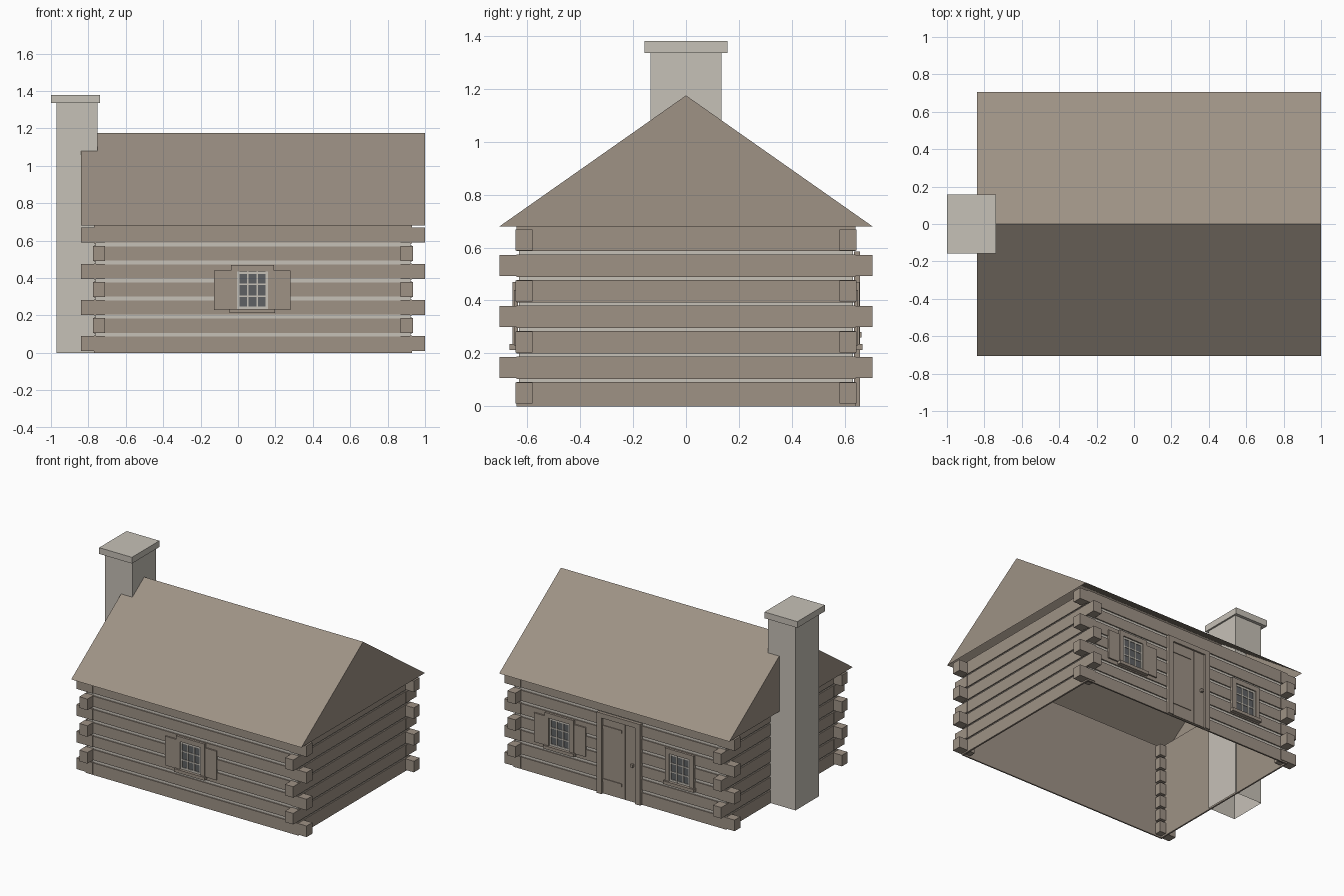
import bpy, bmesh

old = bpy.data.objects.get("Cube")
if old:
    bpy.data.objects.remove(old, do_unlink=True)


def material(name, rgb):
    m = bpy.data.materials.new(name)
    m.use_nodes = True
    m.diffuse_color = (*rgb, 1)
    m.node_tree.nodes["Principled BSDF"].inputs["Base Color"].default_value = (*rgb, 1)
    return m


timber = material("weathered timber", (0.342, 0.287, 0.235))
stone = material("pale stone", (0.565, 0.533, 0.474))
glass = material("dark glass", (0.114, 0.119, 0.127))


def finish(name, bm, mat):
    mesh = bpy.data.meshes.new(name)
    bm.to_mesh(mesh)
    bm.free()
    mesh.materials.append(mat)
    obj = bpy.data.objects.new(name, mesh)
    bpy.context.collection.objects.link(obj)
    return obj


def boxes(name, mat, spans, open_z=()):
    """Boxes from (x0, x1, y0, y1, z0, z1); open_z drops faces by z normal."""
    bm = bmesh.new()
    for x0, x1, y0, y1, z0, z1 in spans:
        verts = bmesh.ops.create_cube(bm, size=1)["verts"]
        for v in verts:
            v.co = (x0 if v.co.x < 0 else x1,
                    min(y0, y1) if v.co.y < 0 else max(y0, y1),
                    z0 if v.co.z < 0 else z1)
    bm.normal_update()
    drop = [f for f in bm.faces if round(f.normal.z) in open_z]
    bmesh.ops.delete(bm, geom=drop, context="FACES")
    return finish(name, bm, mat)


MID = 0.08              # centre of the house along x
HX, HY = 0.85, 0.64     # half size of the log walls
EAVE, RIDGE = 0.68, 1.175
ROWS = 7


def row_z(i):
    return 0.05 + 0.0965 * i


# Wall shells: pale chinking outside, timber lining inside
for name, mat, inset in (("chinking", stone, 0.008), ("wall_lining", timber, 0.012)):
    x, y = HX - inset, HY - inset
    boxes(name, mat, [(MID - x, MID + x, -y, y, 0, EAVE)], open_z=(-1, 1))

# Log faces on the long and gable walls
long_logs, gable_logs, log_ends = [], [], []
for i in range(ROWS):
    z = row_z(i)
    low = 0 if i == 0 else z - 0.039
    top = EAVE if i == ROWS - 1 else z + 0.037
    for s in (-1, 1):
        long_logs.append((MID - HX, MID + HX, s * (HY - 0.01), s * HY, low, top))
        a, b = sorted((MID + s * (HX - 0.01), MID + s * (HX + 0.001)))
        glow = 0 if i == 0 else z - 0.043
        gtop = EAVE if i == ROWS - 1 else z + 0.042
        gable_logs.append((a, b, -HY, HY, glow, gtop))
        # Corner log ends alternate between the two directions
        reach_x, reach_y = (0.92, 0.645) if i % 2 == 0 else (0.855, 0.705)
        for t in (-1, 1):
            a, b = sorted((MID + t * 0.79, MID + t * reach_x))
            log_ends.append((a, b, s * 0.58, s * reach_y, z - 0.04, z + 0.04))
boxes("long_wall_logs", timber, long_logs)
boxes("gable_wall_logs", timber, gable_logs)
boxes("corner_log_ends", timber, log_ends)

# Roof: two thin slopes and two gable triangles, open below
bm = bmesh.new()
ends = []
for x in (MID - 0.92, MID + 0.92):
    ends.append([bm.verts.new(p) for p in ((x, -0.705, EAVE), (x, 0, RIDGE), (x, 0.705, EAVE))])
a, b = ends
for loop in (a, b, (a[0], b[0], b[1], a[1]), (a[1], b[1], b[2], a[2])):
    bm.faces.new(loop)
bmesh.ops.recalc_face_normals(bm, faces=bm.faces)
finish("roof", bm, timber)

# Chimney
boxes("chimney_stack", stone, [(-0.97, -0.75, -0.135, 0.135, 0, 1.335)], open_z=(-1,))
boxes("chimney_cap", stone, [(-1, -0.738, -0.157, 0.157, 1.335, 1.38)])


def window(name, cx, s, shutters):
    """Window at cx on the front (s=-1) or back (s=1) wall."""
    def slab(x0, x1, z0, z1, depth):
        return (cx + x0, cx + x1, s * (HY - 0.005), s * depth, z0, z1)

    boxes(name + "_frame", timber, [
        slab(-0.115, -0.083, 0.23, 0.47, 0.656), slab(0.083, 0.115, 0.23, 0.47, 0.656),
        slab(-0.083, 0.083, 0.435, 0.47, 0.656)])
    boxes(name + "_sill", timber, [slab(-0.122, 0.122, 0.212, 0.235, 0.668)])
    boxes(name + "_glass", glass, [slab(-0.083, 0.083, 0.235, 0.435, 0.643)])
    # Sash border and bars for nine panes
    bars = []
    for k in range(4):
        w = 0.007 if k in (0, 3) else 0.004
        x = -0.077 + k * 0.154 / 3
        z = 0.242 + k * 0.186 / 3
        bars.append(slab(x - w, x + w, 0.235, 0.435, 0.648))
        bars.append(slab(-0.083, 0.083, z - w, z + w, 0.647))
    boxes(name + "_sash", stone, bars)
    if shutters:
        boxes(name + "_shutters", timber, [
            slab(-0.205, -0.115, 0.23, 0.44, 0.65), slab(0.115, 0.205, 0.23, 0.44, 0.65)])


window("front_window", 0.077, -1, True)
window("back_left_window", 0.555, 1, True)
window("back_right_window", -0.405, 1, False)

# Back door
D = HY - 0.005
boxes("door_frame", timber, [
    (MID + 0.135, MID + 0.175, D, 0.658, 0, 0.585),
    (MID - 0.175, MID - 0.135, D, 0.658, 0, 0.585),
    (MID - 0.135, MID + 0.135, D, 0.658, 0.55, 0.585)])
boxes("door_planks", timber, [
    (MID - 0.135 + k * 0.09, MID - 0.047 + k * 0.09, D, 0.646, 0.005, 0.55) for k in range(3)])
boxes("door_hinges", timber, [
    (MID - 0.02, MID + 0.132, D, 0.651, z, z + 0.022) for z in (0.09, 0.475)])
boxes("door_knob", timber, [(MID - 0.118, MID - 0.1, D, 0.664, 0.26, 0.28)])
